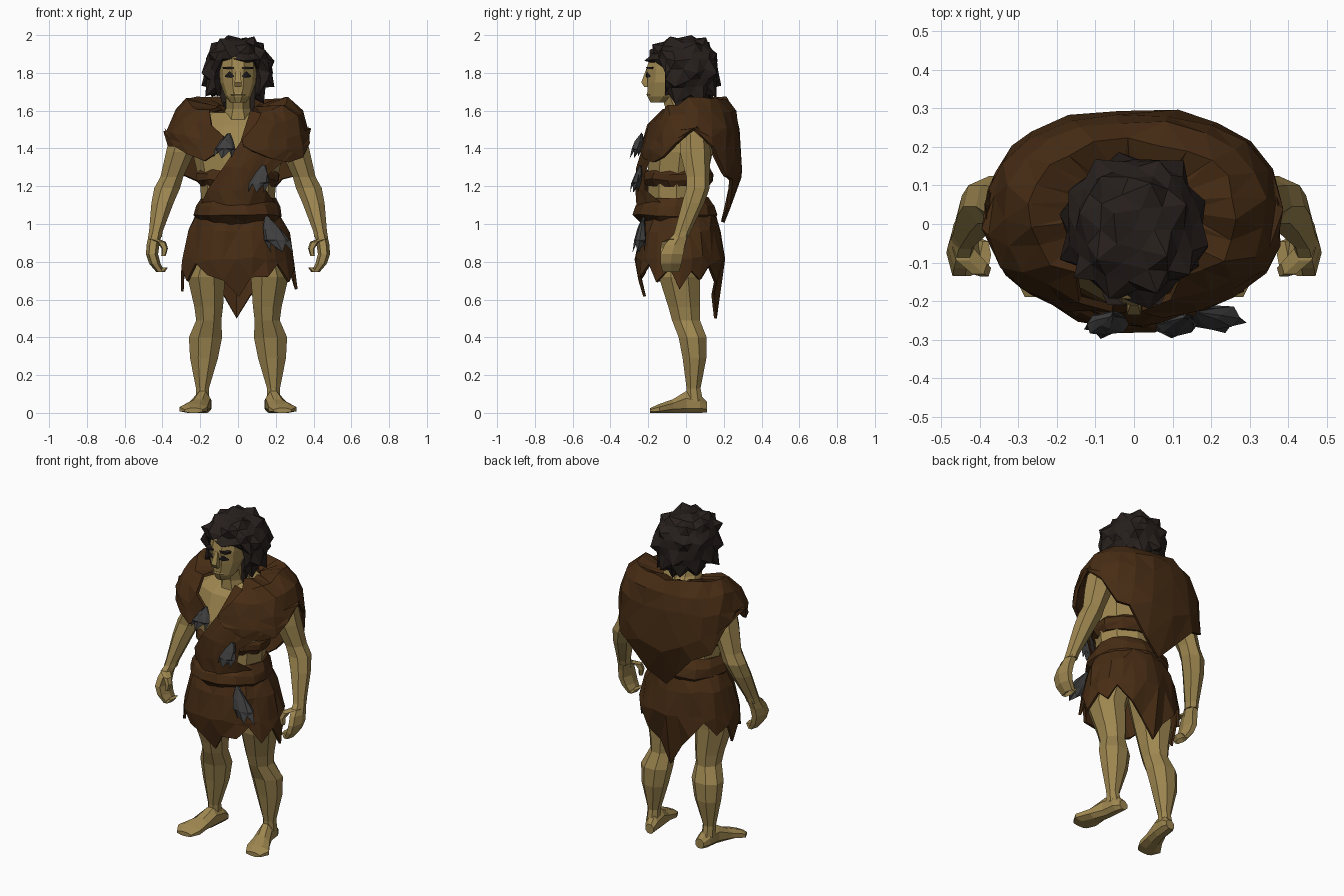
import bpy, bmesh, math, random
from math import sin, cos, pi, radians
from mathutils import Vector

random.seed(4)

def material(name, r, g, b):
    m = bpy.data.materials.new(name)
    m.diffuse_color = (r, g, b, 1)
    return m

SKIN = material("skin", .34, .24, .08)
HIDE = material("hide", .062, .025, .007)
HAIR = material("hair", .02, .014, .012)
TUFT = material("grey_fur", .05, .05, .05)
DARK = material("dark", .012, .01, .01)

def finish(name, bm, mat, mirror=False, thick=0):
    bmesh.ops.recalc_face_normals(bm, faces=bm.faces)
    me = bpy.data.meshes.new(name)
    bm.to_mesh(me)
    bm.free()
    me.materials.append(mat)
    ob = bpy.data.objects.new(name, me)
    bpy.context.collection.objects.link(ob)
    if mirror:
        ob.modifiers.new("mirror", 'MIRROR')
    if thick:
        m = ob.modifiers.new("thickness", 'SOLIDIFY')
        m.thickness = thick
    return ob

def sheet(name, rows, mat, closed=False, caps=False, mirror=False, jitter=0, thick=0):
    """Skin a grid of points, row by row."""
    bm = bmesh.new()
    def vert(p):
        return bm.verts.new([c + random.uniform(-jitter, jitter) for c in p])
    vs = [[vert(p) for p in row] for row in rows]
    n = len(vs[0])
    for a, b in zip(vs, vs[1:]):
        for i in range(n if closed else n - 1):
            j = (i + 1) % n
            bm.faces.new((a[i], a[j], b[j], b[i]))
    if caps:
        bm.faces.new(vs[0])
        bm.faces.new(vs[-1])
    if jitter:
        bmesh.ops.triangulate(bm, faces=bm.faces)
    return finish(name, bm, mat, mirror, thick)

def loft(name, rings, n, mat, axis='z', mirror=False, jitter=0):
    """Elliptical rings (x, y, z, r1, r2), stacked along z or along y."""
    rows = []
    for x, y, z, r1, r2 in rings:
        row = []
        for k in range(n):
            a = 2 * pi * (k + .5) / n
            u, v = r1 * sin(a), r2 * cos(a)
            row.append((x + u, y - v, z) if axis == 'z' else (x + u, y, max(0, z + v)))
        rows.append(row)
    return sheet(name, rows, mat, True, True, mirror, jitter)

# Body and limbs
loft("torso", [(0, -.04, .92, .19, .15), (0, -.05, 1.08, .19, .16), (0, -.05, 1.2, .2, .16),
               (0, -.03, 1.38, .24, .18), (0, 0, 1.52, .25, .15), (0, .02, 1.59, .15, .1)], 10, SKIN)
loft("neck", [(0, 0, 1.54, .1, .12), (0, -.03, 1.61, .07, .085), (0, -.06, 1.7, .07, .08)], 8, SKIN)
loft("leg", [(.12, -.035, .92, .11, .13), (.168, -.035, .72, .108, .118), (.155, -.01, .56, .082, .09),
             (.155, 0, .49, .072, .08), (.172, .035, .4, .095, .08), (.18, .045, .29, .08, .068),
             (.188, .04, .13, .037, .04), (.188, .045, .06, .04, .05)], 8, SKIN, mirror=True)
loft("foot", [(.17, .112, .03, .03, .03), (.18, .075, .045, .043, .055), (.188, 0, .05, .045, .07),
              (.21, -.07, .035, .058, .04), (.235, -.14, .02, .08, .03), (.235, -.19, .012, .052, .014)],
     8, SKIN, 'y', True)
loft("arm", [(.25, .04, 1.58, .05, .05), (.28, .04, 1.48, .08, .08), (.305, .045, 1.38, .078, .085),
             (.35, .06, 1.25, .062, .065), (.375, .06, 1.19, .07, .065), (.4, .035, 1.11, .06, .062),
             (.435, -.02, .96, .037, .045), (.44, -.03, .93, .037, .045)], 7, SKIN, mirror=True)

# Curled hands
loft("palm", [(.437, -.025, .95, .034, .042), (.45, -.06, .89, .034, .062), (.455, -.075, .84, .032, .07),
              (.44, -.08, .79, .03, .064), (.41, -.08, .745, .022, .05), (.385, -.08, .77, .014, .04)],
     6, SKIN, mirror=True)
loft("thumb", [(.445, -.07, .92, .028, .03), (.405, -.11, .905, .025, .025), (.388, -.12, .87, .018, .02),
               (.395, -.125, .83, .012, .012)], 5, SKIN, mirror=True)

# Head and face
loft("head", [(0, -.145, 1.642, .04, .045), (0, -.12, 1.675, .068, .088), (0, -.1, 1.75, .095, .108),
              (0, -.08, 1.82, .1, .135), (0, -.06, 1.88, .1, .14), (0, -.04, 1.93, .07, .09)], 10, SKIN)
loft("nose", [(0, -.2, 1.82, .014, .015), (0, -.212, 1.75, .026, .035), (0, -.205, 1.725, .024, .022)], 4, SKIN)
loft("lips", [(0, -.19, 1.695, .035, .018), (0, -.192, 1.685, .04, .02), (0, -.185, 1.672, .028, .018)], 6, SKIN)
sheet("eye", [[(.02, -.212, 1.785), (.045, -.209, 1.81), (.07, -.188, 1.785)],
              [(.02, -.211, 1.778), (.045, -.209, 1.775), (.07, -.188, 1.778)]], DARK, mirror=True)
loft("eyebrow", [(.045, -.19, 1.82, .035, .025), (.045, -.188, 1.832, .04, .028)], 5, HAIR, mirror=True)

# Spiky mop of hair, opened at the face
bm = bmesh.new()
bmesh.ops.create_icosphere(bm, subdivisions=3, radius=1)
spikes = []
for v in random.sample(list(bm.verts), len(bm.verts)):
    if all(v.co.angle(s.co) > .36 for s in spikes):
        spikes.append(v)
for v in bm.verts:
    tip = v in spikes
    d = v.co.normalized()
    d = Vector([math.copysign(abs(c) ** .86, c) for c in d])
    f = random.uniform(1.04, 1.14) if tip else random.uniform(.9, .98)
    x, y = .183 * d.x * f, -.015 + .193 * d.y * f
    z = 1.82 + (.172 if d.z > 0 else .185) * d.z * f
    if tip:
        z -= .02 * (1 - d.z)
    if z < 1.855:
        y = max(y, -.06 if abs(x) < .1 else -.11)
        if y < -.02 and abs(x) < .12 and z < 1.8:
            x = math.copysign(max(abs(x), .09), x or 1)
    v.co = (x, y, min(z, 2))
max(bm.verts, key=lambda v: v.co.z).co.z = 2
finish("hair", bm, HAIR)

# Hide cape: rows run neck to ragged hem, columns run around the back
hem = [1.38, 1.35, 1.32, 1.35, 1.42, 1.5, 1.42, 1.25, 1.24, 1.08,
       1.0, 1.1, 1.22, 1.27, 1.42, 1.5, 1.42, 1.40, 1.36, 1.33]
start, end = [42, 25, 14, 2, 4, 8], [306, 326, 338, 352, 347, 335]
spread = [.33, .72, .92, 1.0, 1.04, 1.03]
rows = []
for r in range(6):
    row = []
    for i, h in enumerate(hem):
        a = radians(start[r] + (end[r] - start[r]) * i / (len(hem) - 1))
        front = max(0, cos(a))
        top = [1.62, 1.665, 1.6, 1.5][min(r, 3)] - front * [0, .08, .08, .05][min(r, 3)]
        z = top if r < 4 else top + (h - top) * (r - 3) / 2
        s = spread[r] - max(0, 1.25 - z) * 1.4
        sx, sy = [math.copysign(abs(c) ** .88, c) for c in (sin(a), cos(a))]
        row.append((.372 * s * sx, .02 - (.25 if sy > 0 else .272) * s * sy, z))
    rows.append(row)
sheet("cape", rows, HIDE, jitter=.011, thick=.02)

# Diagonal sash from the left shoulder to the right hip
edges = [((.07, -.12, 1.6), (.28, -.1, 1.53)), ((.01, -.225, 1.44), (.28, -.17, 1.37)),
         ((-.08, -.24, 1.31), (.17, -.22, 1.27)), ((-.16, -.2, 1.18), (.15, -.22, 1.18)),
         ((-.22, -.1, 1.06), (.22, -.1, 1.08))]
bulge = [.02, .02, .03, .06, .17]
rows = []
for (l, r), b in zip(edges, bulge):
    row = []
    for k in range(6):
        p = Vector(l).lerp(Vector(r), k / 5)
        p.y -= b * sin(pi * k / 5)
        row.append(p)
    rows.append(row)
sheet("sash", rows, HIDE, jitter=.006)

# Rolled waistband and side straps
loft("waistband", [(0, -.045, 1.0, .2, .18), (0, -.058, 1.045, .238, .23), (0, -.055, 1.09, .225, .215),
                   (0, -.05, 1.14, .195, .175)], 14, HIDE, jitter=.008)
loft("side_strap", [(0, -.045, 1.2, .2, .165), (0, -.045, 1.235, .226, .19), (0, -.04, 1.265, .224, .185),
                    (0, -.04, 1.29, .2, .17)], 12, HIDE, jitter=.006)

# Skirt with a torn hem, long in front and behind
skirt_hem = [.61, .71, .72, .79, .70, .77, .65, .75, .71, .78, .69, .62, .51]
rows = []
for r in range(4):
    row = []
    for k in range(24):
        a = 2 * pi * k / 24
        h = skirt_hem[min(k, 24 - k)]
        z = [1.04, .96, .82, h][r]
        rx, ry = [(.225, .19), (.265, .215), (.295, .24), (.305, .23)][r]
        if h < .63 and r == 3:
            ry -= .03
        row.append((rx * sin(a), -.035 - ry * cos(a), z))
    rows.append(row)
sheet("skirt", rows, HIDE, closed=True, jitter=.011, thick=.015)

# Grey fur tufts
def tuft(top, tip, w):
    t, e = Vector(top), Vector(tip)
    rows = []
    for f, r in ((0, .15), (.35, .7), (.7, 1), (1, .8)):
        row = []
        for k in range(8):
            a = 2 * pi * k / 8
            p = t.lerp(e, f + ((-.22 if k % 2 else .08) if f == 1 else 0))
            row.append(p + Vector((w * r * sin(a), -.5 * w * r * cos(a), 0)))
        rows.append(row)
    sheet("fur_tuft", rows, TUFT, closed=True, jitter=.005)

tuft((-.05, -.235, 1.48), (-.08, -.272, 1.36), .055)
tuft((.14, -.24, 1.31), (.1, -.275, 1.18), .05)
tuft((.15, -.225, 1.04), (.23, -.25, .86), .07)
